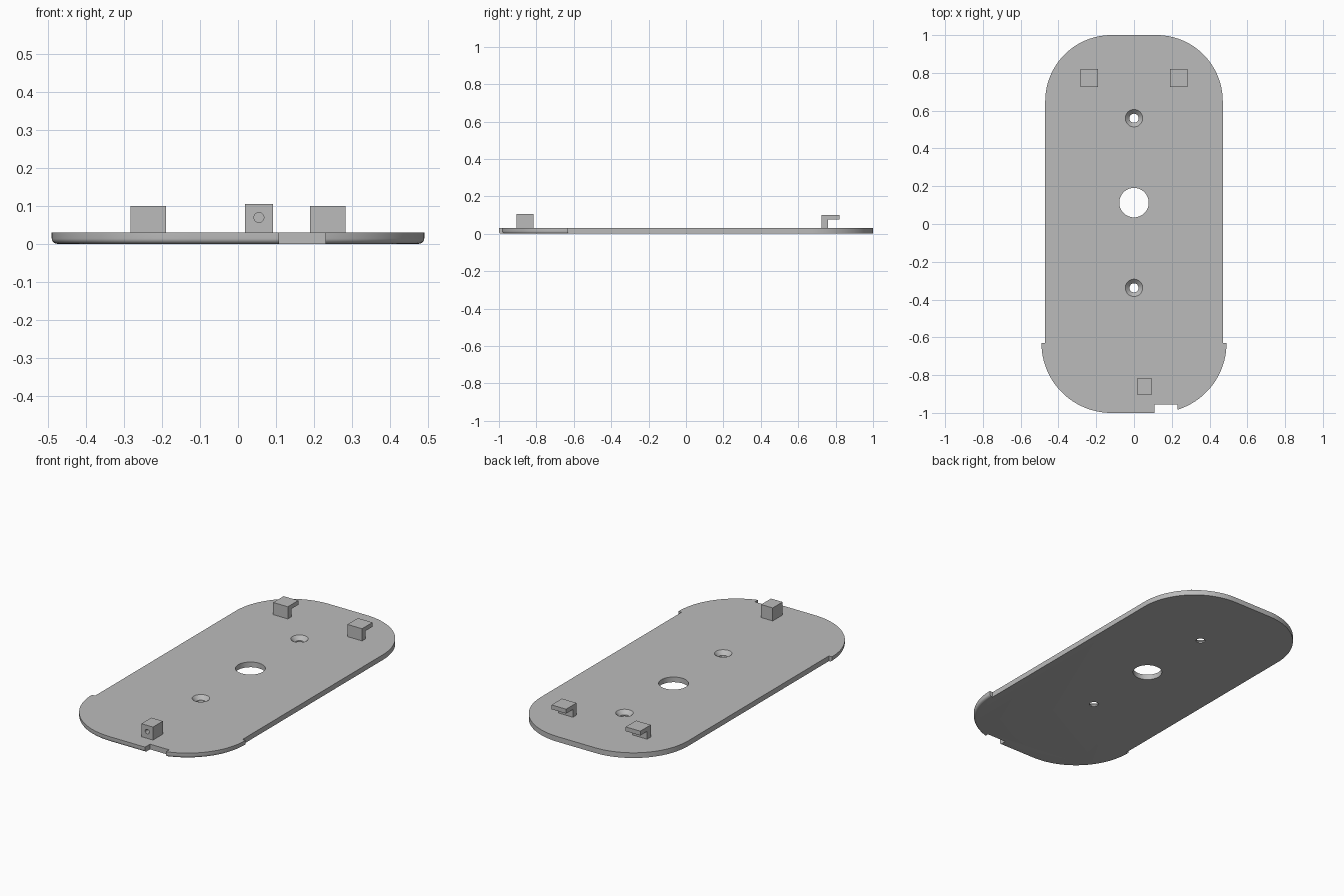
import bpy, bmesh
from math import cos, sin, pi, radians

if "Cube" in bpy.data.objects:
    bpy.data.objects.remove(bpy.data.objects["Cube"])

grey = bpy.data.materials.new("plain grey")
grey.use_nodes = True
COLOUR = (0.5, 0.5, 0.5, 1)
grey.diffuse_color = COLOUR
grey.node_tree.nodes["Principled BSDF"].inputs["Base Color"].default_value = COLOUR

THICK = 0.03
SEGMENTS = 24


def loft(name, rings):
    """Closed solid through matching rings of points."""
    bm = bmesh.new()
    loops = [[bm.verts.new(p) for p in ring] for ring in rings]
    bm.faces.new(loops[0])
    bm.faces.new(loops[-1])
    n = len(loops[0])
    for a, b in zip(loops, loops[1:]):
        for i in range(n):
            j = (i + 1) % n
            bm.faces.new((a[i], a[j], b[j], b[i]))
    bmesh.ops.recalc_face_normals(bm, faces=bm.faces)
    mesh = bpy.data.meshes.new(name)
    bm.to_mesh(mesh)
    bm.free()
    obj = bpy.data.objects.new(name, mesh)
    bpy.context.collection.objects.link(obj)
    mesh.materials.append(grey)
    return obj


def box(name, x0, x1, y0, y1, z0, z1):
    corners = ((x0, y0), (x1, y0), (x1, y1), (x0, y1))
    return loft(name, [[(x, y, z) for x, y in corners] for z in (z0, z1)])


def turned(name, x, y, profile, sides=48):
    """Vertical round solid from (radius, height) pairs."""
    angles = [2 * pi * i / sides for i in range(sides)]
    return loft(name, [[(x + r * cos(a), y + r * sin(a), z) for a in angles]
                       for r, z in profile])


def cut(obj, cutter):
    mod = obj.modifiers.new("cut", "BOOLEAN")
    mod.operation, mod.solver, mod.object = "DIFFERENCE", "EXACT", cutter
    bpy.context.view_layer.objects.active = obj
    bpy.ops.object.modifier_apply(modifier=mod.name)
    bpy.data.objects.remove(cutter)


def smooth(obj):
    bpy.ops.object.select_all(action="DESELECT")
    obj.select_set(True)
    bpy.context.view_layer.objects.active = obj
    bpy.ops.object.shade_smooth_by_angle(angle=radians(30))


def outline(z, inset):
    """Plate outline; the wider front lip can be drawn in by an inset."""
    steps = [pi / 2 * i / SEGMENTS for i in range(SEGMENTS + 1)]
    front, back = 0.37 - inset, 0.35
    half = [(0.12 + front * sin(a), -0.63 - front * cos(a)) for a in steps]
    half += [(0.47, -0.63)]
    half += [(0.12 + back * cos(a), 0.65 + back * sin(a)) for a in steps]
    return [(x, y, z) for x, y in half] + [(-x, y, z) for x, y in reversed(half)]


# Base plate, with a rounded lower edge on its front lip
FILLET = 0.014
turns = [pi / 2 * i / 6 for i in range(7)]
rings = [outline(FILLET * (1 - cos(a)), FILLET * (1 - sin(a))) for a in turns]
plate = loft("base_plate", rings + [outline(THICK, 0)])

# Edge notch, cable hole and two countersunk screw holes
cut(plate, box("notch_cutter", 0.108, 0.23, -1.1, -0.955, -0.1, 0.1))
cut(plate, turned("cable_cutter", 0, 0.113, [(0.078, -0.1), (0.078, 0.1)]))
for y in (0.56, -0.338):
    cut(plate, turned("screw_cutter", 0, y,
                      [(0.024, -0.1), (0.024, 0.008), (0.046, THICK), (0.046, 0.1)]))
smooth(plate)

# Pair of back hooks, L-shaped in side view
hook_side = [(0.725, THICK), (0.758, THICK), (0.758, 0.075),
             (0.82, 0.075), (0.82, 0.1), (0.725, 0.1)]
for name, side in (("left_hook", 1), ("right_hook", -1)):
    loft(name, [[(side * x, y, z) for y, z in hook_side] for x in (0.19, 0.283)])

# Front screw block with a blind hole in its front face
block = box("screw_block", 0.018, 0.092, -0.905, -0.815, THICK, 0.105)
angles = [2 * pi * i / 32 for i in range(32)]
cut(block, loft("block_hole_cutter",
                [[(0.055 + 0.013 * cos(a), y, 0.069 + 0.013 * sin(a)) for a in angles]
                 for y in (-1, -0.85)]))
smooth(block)
